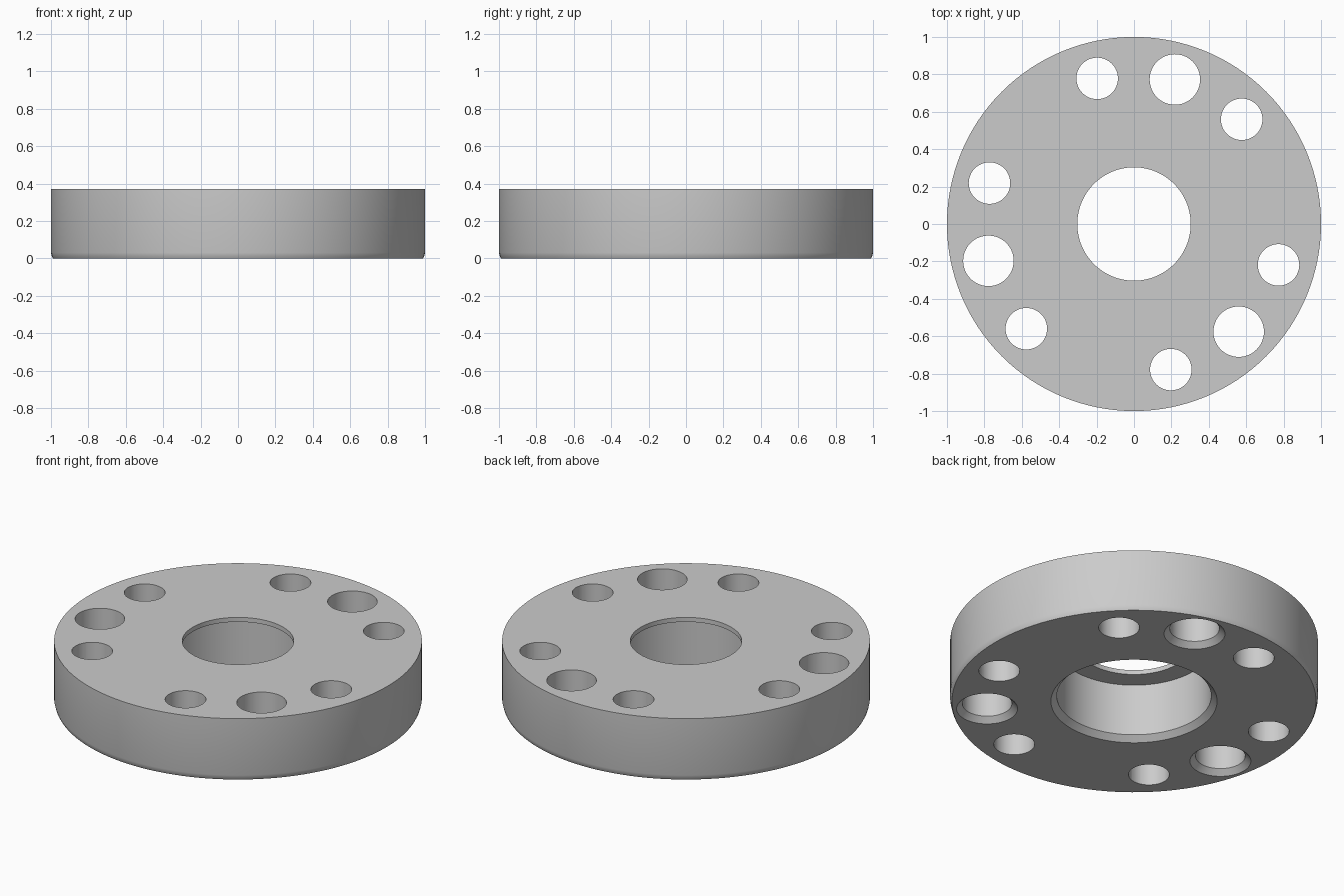
import bpy, bmesh
from math import cos, sin, radians, tau

HEIGHT = 0.37
HOLE_CIRCLE = 0.803

old = bpy.data.objects.get("Cube")
if old:
    bpy.data.objects.remove(old, do_unlink=True)


def lathe(bm, profile, segments, centre=(0, 0), closed=False):
    """Turn an (r, z) profile about a vertical axis; cap it unless closed."""
    rings = []
    for r, z in profile:
        rings.append([bm.verts.new((centre[0] + r * cos(tau * i / segments),
                                    centre[1] + r * sin(tau * i / segments), z))
                      for i in range(segments)])
    pairs = list(zip(rings, rings[1:]))
    if closed:
        pairs.append((rings[-1], rings[0]))
    for a, b in pairs:
        for i in range(segments):
            j = (i + 1) % segments
            bm.faces.new((a[i], a[j], b[j], b[i]))
    if not closed:
        bm.faces.new(rings[0][::-1])
        bm.faces.new(rings[-1])


def make_object(name, bm):
    bmesh.ops.recalc_face_normals(bm, faces=bm.faces)
    mesh = bpy.data.meshes.new(name)
    bm.to_mesh(mesh)
    bm.free()
    obj = bpy.data.objects.new(name, mesh)
    bpy.context.collection.objects.link(obj)
    return obj


# Disc with rounded lower rim, chamfered bore and thin lip at the top
bm = bmesh.new()
lathe(bm, [(0.99, 0), (0.996, 0.012), (1, 0.03), (1, HEIGHT),
           (0.303, HEIGHT), (0.303, 0.343), (0.42, 0.343),
           (0.42, 0.032), (0.452, 0)], 128, closed=True)
disc = make_object("flange_disc", bm)

# Three groups of holes: a large countersunk one between two plain ones
bm = bmesh.new()
for group in range(3):
    for offset in (-30, 0, 30):
        angle = radians(74.2 + 120 * group + offset)
        centre = (HOLE_CIRCLE * cos(angle), HOLE_CIRCLE * sin(angle))
        if offset:
            profile = [(0.111, -0.1), (0.111, 0.5)]
        else:
            profile = [(0.166, -0.1), (0.166, 0), (0.135, 0.031), (0.135, 0.5)]
        lathe(bm, profile, 48, centre)
cutter = make_object("hole_cutter", bm)
cutter.hide_render = True

# Cut the holes, then discard the cutter
cut = disc.modifiers.new("Holes", "BOOLEAN")
cut.operation = "DIFFERENCE"
cut.solver = "EXACT"
cut.object = cutter
bpy.ops.object.select_all(action="DESELECT")
disc.select_set(True)
bpy.context.view_layer.objects.active = disc
bpy.ops.object.modifier_apply(modifier=cut.name)
bpy.data.objects.remove(cutter, do_unlink=True)

# Plain grey metal
grey = bpy.data.materials.new("Grey metal")
grey.use_nodes = True
colour = (0.6, 0.6, 0.6, 1)
grey.diffuse_color = colour
grey.node_tree.nodes["Principled BSDF"].inputs["Base Color"].default_value = colour
disc.data.materials.clear()
disc.data.materials.append(grey)
bpy.ops.object.shade_smooth_by_angle(angle=radians(30))
